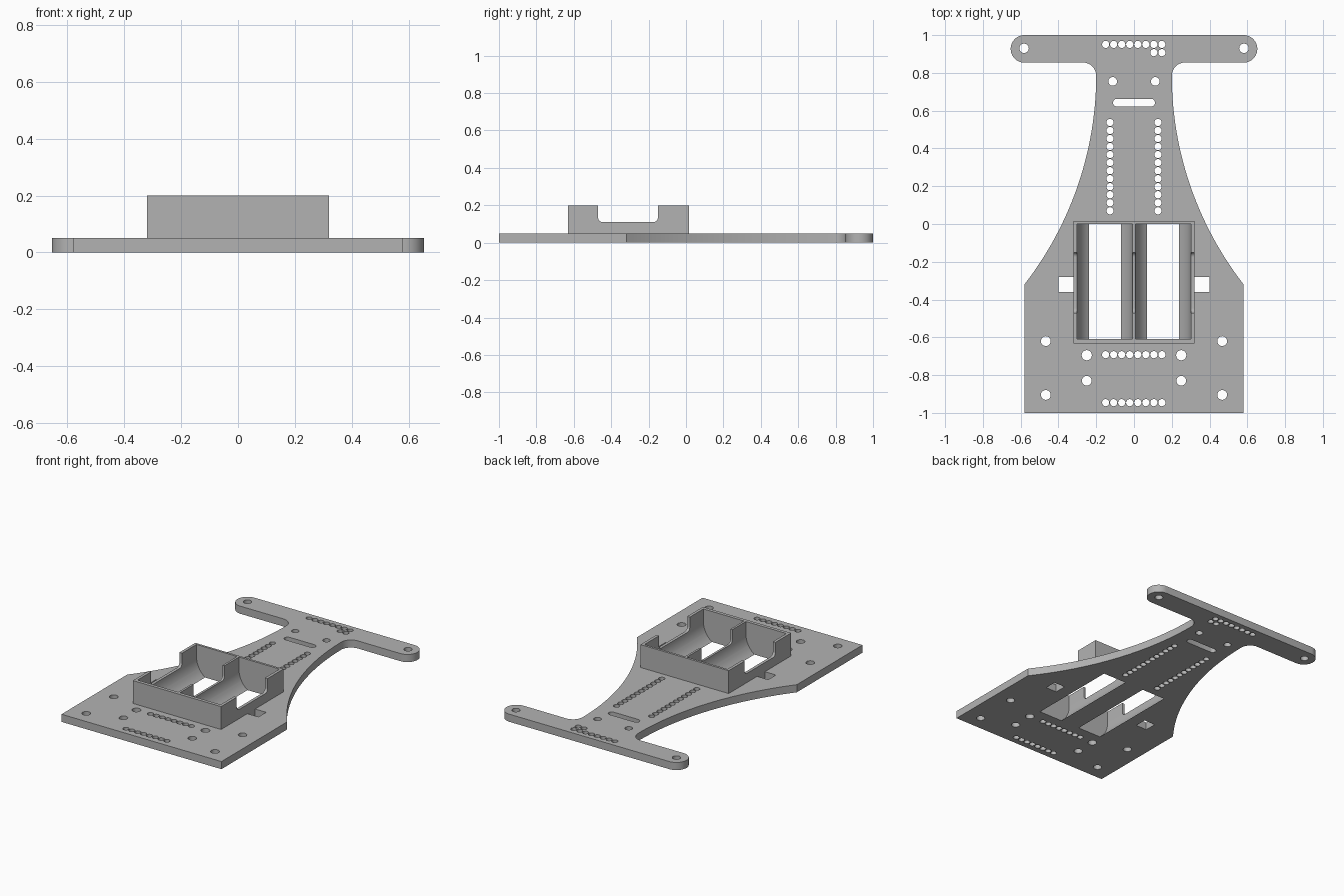
import bpy, bmesh
from math import sin, cos, radians
from mathutils import Vector

if "Cube" in bpy.data.objects:
    bpy.data.objects.remove(bpy.data.objects["Cube"])

grey = bpy.data.materials.new("plain grey")
grey.use_nodes = True
tone = (0.45, 0.45, 0.45, 1)
grey.diffuse_color = tone
grey.node_tree.nodes["Principled BSDF"].inputs["Base Color"].default_value = tone


def arc(cx, cy, r, start, end, n):
    angles = [radians(start + (end - start) * i / n) for i in range(n + 1)]
    return [(cx + r * cos(a), cy + r * sin(a)) for a in angles]


def rectangle(x0, x1, y0, y1):
    return [(x0, y0), (x1, y0), (x1, y1), (x0, y1)]


def prism(bm, outline, lo, hi, axis="z"):
    """Extrude a closed outline along one axis."""
    place = {"x": lambda a, b, t: (t, a, b),
             "y": lambda a, b, t: (a, t, b),
             "z": lambda a, b, t: (a, b, t)}[axis]
    face = bm.faces.new([bm.verts.new(place(a, b, lo)) for a, b in outline])
    out = bmesh.ops.extrude_face_region(bm, geom=[face])
    moved = [v for v in out["geom"] if isinstance(v, bmesh.types.BMVert)]
    bmesh.ops.translate(bm, verts=moved, vec=Vector(place(0, 0, hi - lo)))


def make(name, bm):
    bmesh.ops.recalc_face_normals(bm, faces=bm.faces)
    mesh = bpy.data.meshes.new(name)
    bm.to_mesh(mesh)
    bm.free()
    obj = bpy.data.objects.new(name, mesh)
    bpy.context.collection.objects.link(obj)
    mesh.materials.append(grey)
    return obj


def cut(obj, cutters):
    bpy.ops.object.select_all(action="DESELECT")
    bpy.context.view_layer.objects.active = obj
    obj.select_set(True)
    for cutter in cutters:
        mod = obj.modifiers.new("cut", "BOOLEAN")
        mod.operation, mod.solver, mod.object = "DIFFERENCE", "EXACT", cutter
        bpy.ops.object.modifier_apply(modifier=mod.name)
    bpy.ops.object.shade_smooth_by_angle(angle=radians(30))


# Base plate outline: wide front, waisted neck, rounded rear crossbar
half = [(0.58, -1.0)]
half += arc(2.01, 0.79, 1.81, 217.8, 180, 28)
half += arc(0.27, 0.785, 0.07, 180, 90, 8)[1:]
half += arc(0.58, 0.927, 0.073, -90, 90, 20)
bm = bmesh.new()
prism(bm, half + [(-x, y) for x, y in reversed(half)], 0, 0.05)
plate = make("base_plate", bm)

# Round holes in the plate
pitch = 0.0425
holes = [(-0.15 + i * pitch, y, 0.019) for y in (0.951, -0.692, -0.946) for i in range(8)]
holes += [(-0.15 + i * pitch, 0.907, 0.019) for i in (6, 7)]
for side in (-1, 1):
    holes += [(side * 0.127, 0.07 + i * pitch, 0.019) for i in range(12)]
    holes += [(side * x, y, r) for x, y, r in (
        (0.582, 0.93, 0.025), (0.113, 0.755, 0.023), (0.25, -0.695, 0.027),
        (0.25, -0.83, 0.026), (0.467, -0.62, 0.026), (0.467, -0.905, 0.026))]
bm = bmesh.new()
for x, y, r in holes:
    prism(bm, arc(x, y, r, 0, 345, 23), -0.1, 0.15)

# Rounded cable slot and square strap openings
slot = arc(0.09, 0.642, 0.021, -90, 90, 8) + arc(-0.09, 0.642, 0.021, 90, 270, 8)
prism(bm, slot, -0.1, 0.15)
for side in (-1, 1):
    prism(bm, rectangle(*sorted((side * 0.32, side * 0.4)), -0.36, -0.28), -0.1, 0.15)
hole_cutter = make("hole_cutter", bm)

# Two round-bottomed cell channels, breaking through the plate
bm = bmesh.new()
for side in (-1, 1):
    cx = side * 0.154
    trough = arc(cx, 0.12, 0.147, 180, 360, 32)
    prism(bm, trough + [(cx + 0.147, 0.4), (cx - 0.147, 0.4)], -0.61, 0, "y")
channel_cutter = make("channel_cutter", bm)

# Finger notch through the side walls and divider
bm = bmesh.new()
notch = arc(-0.445, 0.135, 0.025, 180, 270, 6) + arc(-0.175, 0.135, 0.025, 270, 360, 6)
prism(bm, notch + [(-0.15, 0.4), (-0.47, 0.4)], -0.5, 0.5, "x")
notch_cutter = make("notch_cutter", bm)

# Cell holder box
bm = bmesh.new()
prism(bm, rectangle(-0.32, 0.32, -0.632, 0.015), 0.05, 0.2)
holder = make("cell_holder", bm)

cut(plate, [hole_cutter, channel_cutter])
cut(holder, [channel_cutter, notch_cutter])
for cutter in (hole_cutter, channel_cutter, notch_cutter):
    bpy.data.objects.remove(cutter)
